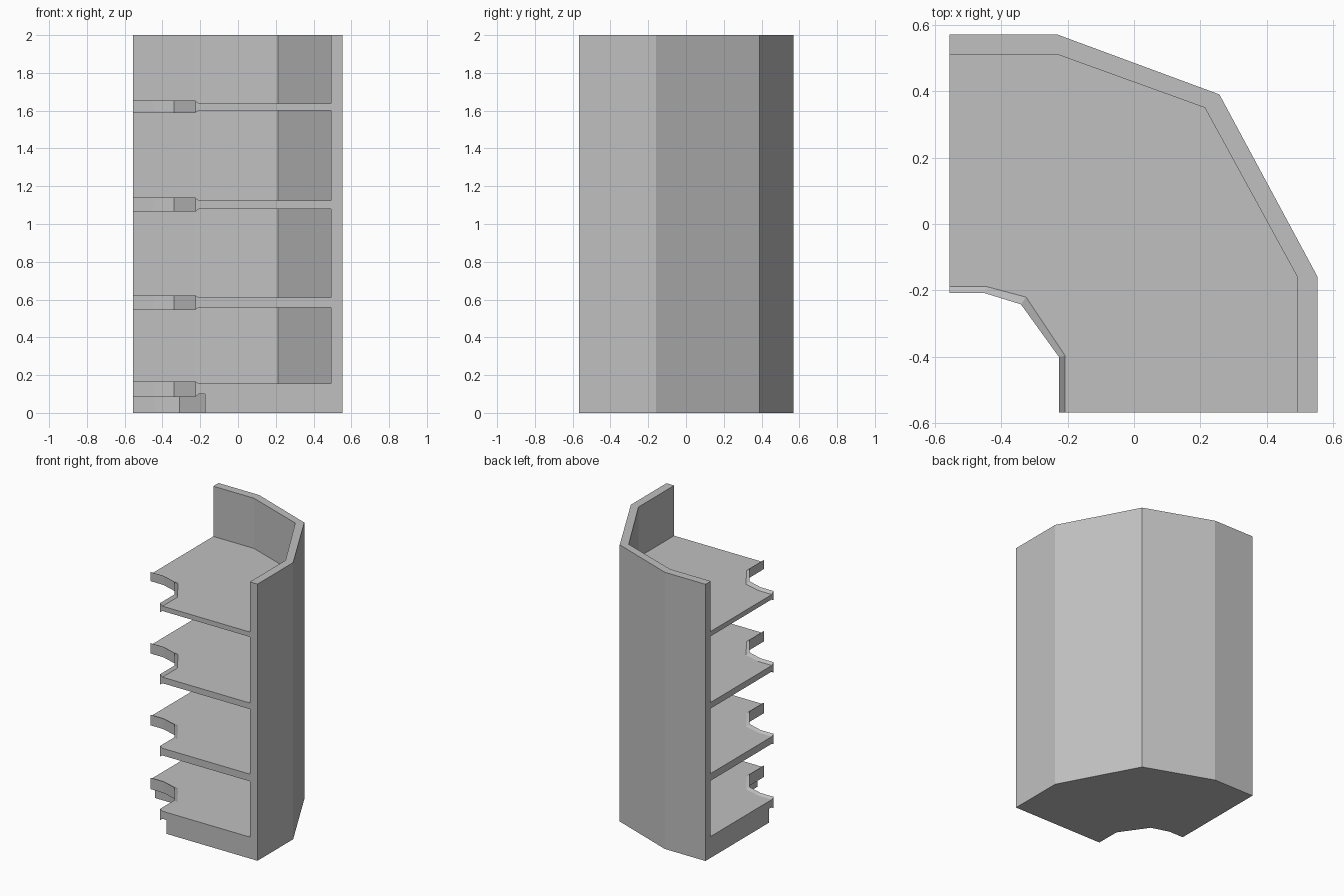
import bpy
import bmesh

cube = bpy.data.objects.get("Cube")
if cube:
    bpy.data.objects.remove(cube, do_unlink=True)

grey = bpy.data.materials.new("plain grey")
grey.use_nodes = True
colour = (0.53, 0.53, 0.53, 1)
grey.diffuse_color = colour
grey.node_tree.nodes["Principled BSDF"].inputs["Base Color"].default_value = colour

# Plan outlines, each running from the back right end to the front left end
OUTER = [(-0.555, 0.57), (-0.23, 0.57), (0.257, 0.39), (0.553, -0.16), (0.553, -0.567)]
INNER = [(-0.555, 0.51), (-0.23, 0.51), (0.213, 0.35), (0.492, -0.16), (0.492, -0.567)]
EDGE = [(-0.555, -0.208), (-0.45, -0.208), (-0.34, -0.242), (-0.226, -0.4), (-0.226, -0.567)]
LIP = [(-0.555, -0.188), (-0.445, -0.188), (-0.325, -0.22), (-0.207, -0.397), (-0.207, -0.567)]
PLINTH = [(-0.555, -0.155), (-0.44, -0.155), (-0.31, -0.195), (-0.174, -0.39), (-0.174, -0.567)]


def loft(name, section):
    """Sweep a closed section of (outline, height) pairs along the outlines."""
    bm = bmesh.new()
    stations = [[bm.verts.new((*outline[i], z)) for outline, z in section]
                for i in range(len(OUTER))]
    n = len(section)
    for a, b in zip(stations, stations[1:]):
        for j in range(n):
            k = (j + 1) % n
            bm.faces.new((a[j], a[k], b[k], b[j]))
    bm.faces.new(stations[0])
    bm.faces.new(stations[-1])
    bmesh.ops.recalc_face_normals(bm, faces=bm.faces)
    mesh = bpy.data.meshes.new(name)
    bm.to_mesh(mesh)
    bm.free()
    mesh.materials.append(grey)
    bpy.context.collection.objects.link(bpy.data.objects.new(name, mesh))


# Faceted wall around the back and left
loft("wall", [(INNER, 0), (OUTER, 0), (OUTER, 2), (INNER, 2)])

# Solid base under the lowest shelf
loft("base_plinth", [(PLINTH, 0), (INNER, 0), (INNER, 0.1), (PLINTH, 0.1)])

# Shelves with a flared lip: lip bottom, underside, top, lip top
SHELVES = {
    "bottom_shelf": (0.085, 0.1, 0.155, 0.167),
    "lower_shelf": (0.546, 0.558, 0.61, 0.622),
    "upper_shelf": (1.065, 1.08, 1.124, 1.14),
    "top_shelf": (1.588, 1.602, 1.637, 1.654),
}
for name, (lip_low, under, top, lip_high) in SHELVES.items():
    loft(name, [(EDGE, lip_low), (LIP, under), (INNER, under),
                (INNER, top), (LIP, top), (EDGE, lip_high)])
